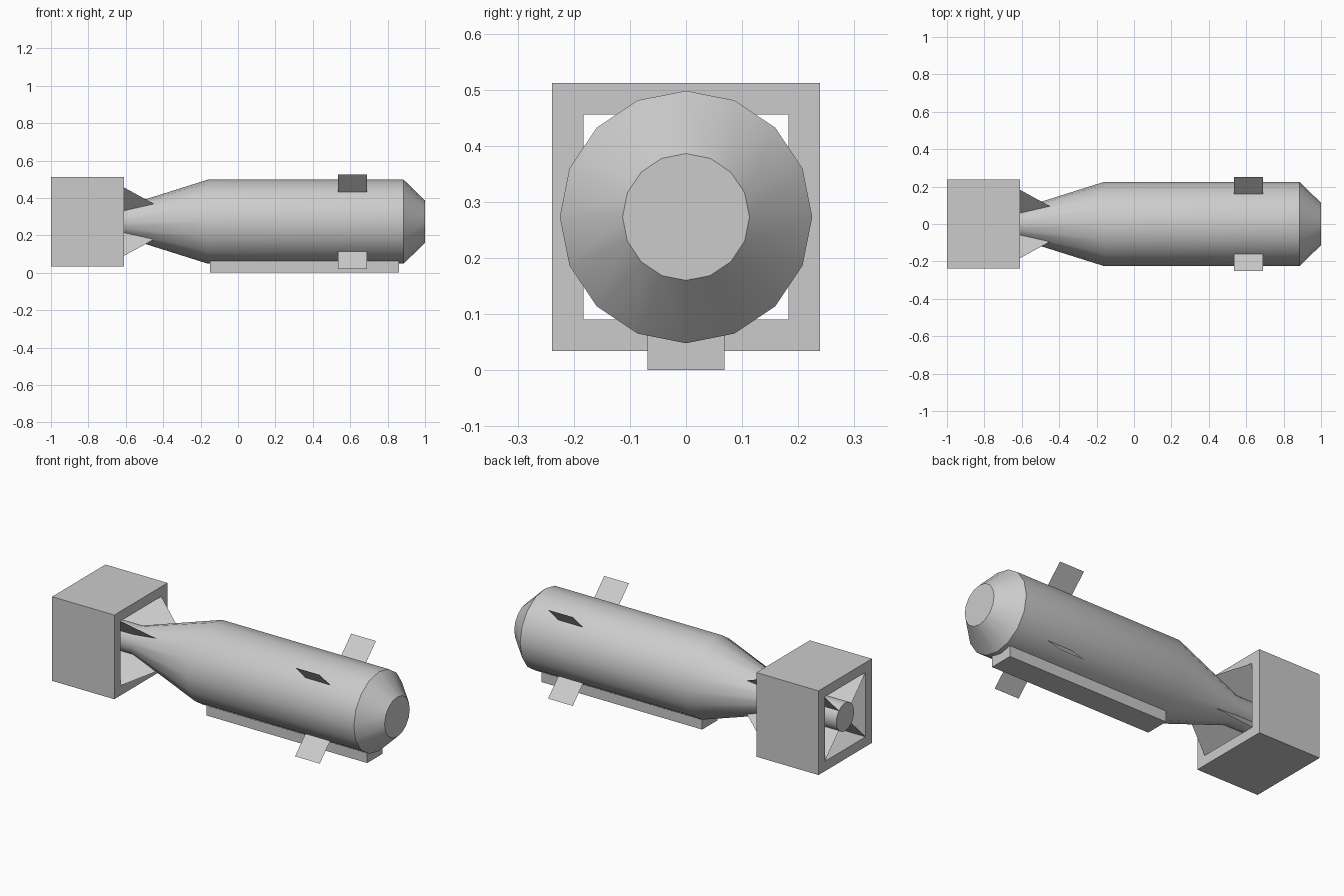
import bpy, bmesh
from math import cos, sin, pi, radians

if "Cube" in bpy.data.objects:
    bpy.data.objects.remove(bpy.data.objects["Cube"])

AXIS_Z = 0.273


def make_object(name, bm, smooth=False):
    bmesh.ops.recalc_face_normals(bm, faces=bm.faces)
    mesh = bpy.data.meshes.new(name)
    bm.to_mesh(mesh)
    bm.free()
    ob = bpy.data.objects.new(name, mesh)
    bpy.context.collection.objects.link(ob)
    if smooth:
        bpy.ops.object.select_all(action='DESELECT')
        ob.select_set(True)
        bpy.context.view_layer.objects.active = ob
        bpy.ops.object.shade_smooth_by_angle(angle=radians(30))
    return ob


def loft(bm, rings, closed=False):
    """Bridge consecutive rings of points with quads."""
    vs = [[bm.verts.new(p) for p in r] for r in rings]
    n = len(vs[0])
    pairs = list(zip(vs, vs[1:] + vs[:1])) if closed else list(zip(vs, vs[1:]))
    for a, b in pairs:
        for i in range(n):
            j = (i + 1) % n
            bm.faces.new((a[i], a[j], b[j], b[i]))
    return vs


def square(x, h):
    return [(x, sy * h, AXIS_Z + sz * h)
            for sy, sz in ((-1, -1), (1, -1), (1, 1), (-1, 1))]


def diagonal_plates(name, outline):
    """Four thin plates on the diagonals; outline is (x, sideways offset)."""
    bm = bmesh.new()
    for sy in (-1, 1):
        for sz in (-1, 1):
            bm.faces.new([bm.verts.new((x, sy * d, AXIS_Z + sz * d))
                          for x, d in outline])
    return make_object(name, bm)


# Body: 16-sided lathe from tail stem to blunt nose
profile = [(-1.0, 0.08), (-0.62, 0.08), (-0.16, 0.225), (0.885, 0.225), (1.0, 0.113)]
bm = bmesh.new()
rings = loft(bm, [[(x, r * sin(2 * pi * i / 16), AXIS_Z + r * cos(2 * pi * i / 16))
                   for i in range(16)] for x, r in profile])
bm.faces.new(rings[0])
bm.faces.new(rings[-1])
make_object("body", bm, smooth=True)

# Open square tail box
bm = bmesh.new()
loft(bm, [square(-1.0, 0.239), square(-0.61, 0.239),
          square(-0.61, 0.183), square(-1.0, 0.183)], closed=True)
make_object("tail_box", bm)

# Tail fins reaching the inner corners of the box, and small front fins
diagonal_plates("tail_fins", [(-0.45, 0.095), (-0.61, 0.183), (-1.0, 0.183),
                              (-1.0, 0.055), (-0.61, 0.057)])
diagonal_plates("front_fins", [(0.535, 0.157), (0.69, 0.157), (0.69, 0.252), (0.535, 0.252)])

# Keel rail under the body
bm = bmesh.new()
bmesh.ops.create_cube(bm, size=1)
for v in bm.verts:
    v.co = (0.355 + v.co.x * 1.01, v.co.y * 0.138, 0.0325 + v.co.z * 0.065)
make_object("keel_rail", bm)
